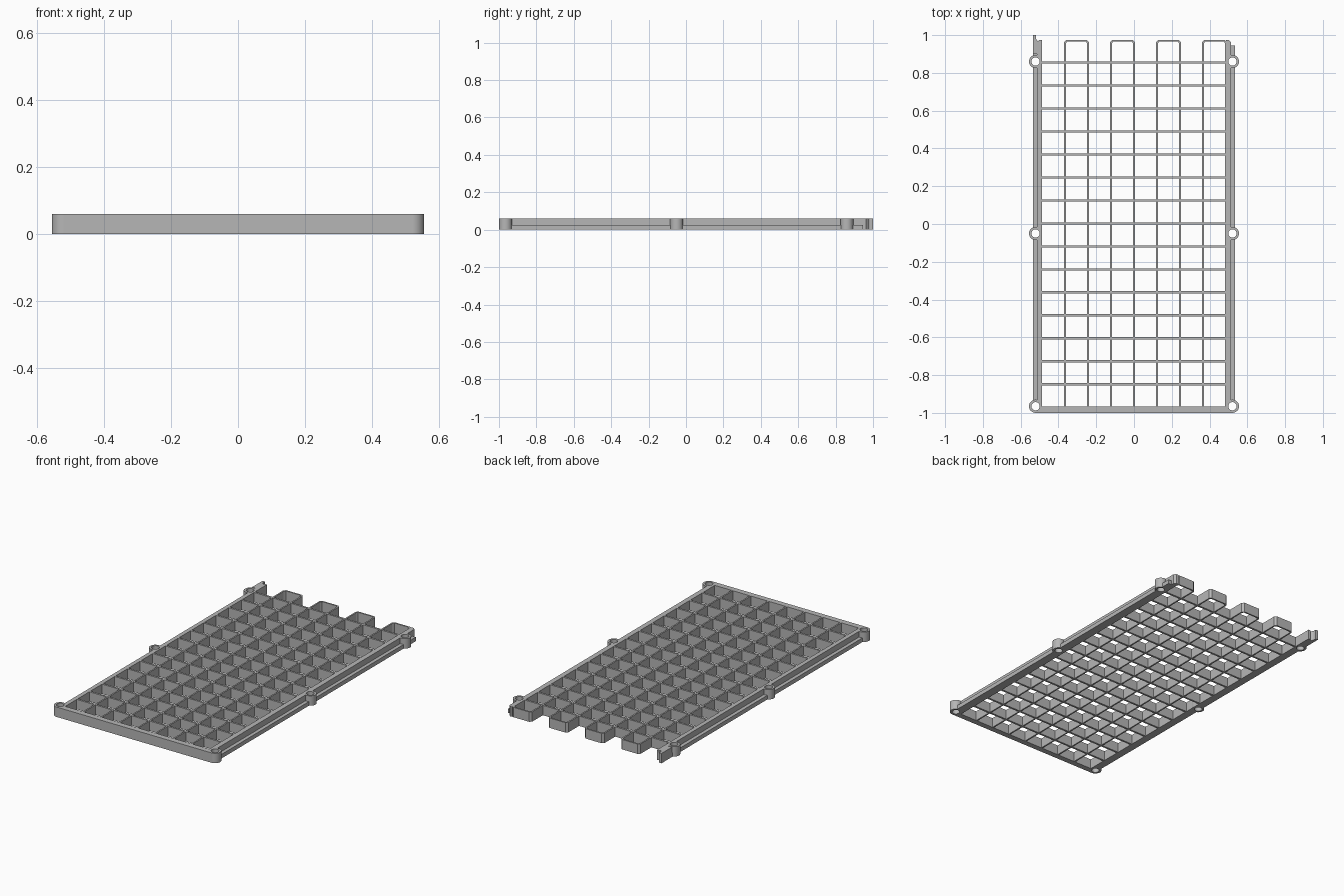
import bpy
import bmesh

if "Cube" in bpy.data.objects:
    bpy.data.objects.remove(bpy.data.objects["Cube"])

H = 0.06            # full height
LEDGE = 0.025       # height of the outer ledge
PITCH = 0.1217      # grid spacing
BACK = 0.975        # rear end of the fingers
BOSS_X, BOSS_R, HOLE_R = 0.521, 0.035, 0.022
BOSS_Y = (-0.965, -0.05, 0.86)

grey = bpy.data.materials.new("plain grey")
grey.use_nodes = True
colour = (0.47, 0.47, 0.47, 1)
grey.diffuse_color = colour
grey.node_tree.nodes["Principled BSDF"].inputs["Base Color"].default_value = colour


def finish(bm, name):
    bmesh.ops.recalc_face_normals(bm, faces=bm.faces)
    mesh = bpy.data.meshes.new(name)
    bm.to_mesh(mesh)
    bm.free()
    mesh.materials.append(grey)
    obj = bpy.data.objects.new(name, mesh)
    bpy.context.collection.objects.link(obj)
    return obj


def add_prism(bm, outline, z0=0.0, z1=H):
    """Extrude a flat outline between two heights."""
    face = bm.faces.new([bm.verts.new((x, y, z0)) for x, y in outline])
    up = bmesh.ops.extrude_face_region(bm, geom=[face])["geom"]
    verts = [v for v in up if isinstance(v, bmesh.types.BMVert)]
    bmesh.ops.translate(bm, verts=verts, vec=(0, 0, z1 - z0))


def add_box(bm, x0, x1, y0, y1, z0=0.0, z1=H):
    add_prism(bm, [(x0, y0), (x1, y0), (x1, y1), (x0, y1)], z0, z1)


def add_cylinder(bm, x, y, r, z0, z1):
    ring = bmesh.ops.create_cone(bm, cap_ends=True, segments=32, radius1=r,
                                 radius2=r, depth=z1 - z0)["verts"]
    bmesh.ops.translate(bm, verts=ring, vec=(x, y, (z0 + z1) / 2))


def box(name, *size):
    bm = bmesh.new()
    add_box(bm, *size)
    return finish(bm, name)


def prism(name, outline):
    bm = bmesh.new()
    add_prism(bm, outline)
    return finish(bm, name)


def cylinders(name, r, z0, z1):
    bm = bmesh.new()
    for x in (-BOSS_X, BOSS_X):
        for y in BOSS_Y:
            add_cylinder(bm, x, y, r, z0, z1)
    return finish(bm, name)


# Frame: front bar, stepped side rails and screw bosses
frame = [box("front_bar", -BOSS_X, BOSS_X, -1.0, -0.965),
         cylinders("screw_bosses", BOSS_R, 0, H)]
for side, s, ledge_end in (("left", 1, 0.945), ("right", -1, 0.93)):
    c = 0.012
    frame.append(prism(side + "_rail", [
        (s * 0.487, -0.97), (s * 0.513, -0.97), (s * 0.513, BACK - c),
        (s * (0.513 - c), BACK), (s * 0.487, BACK)]))
    lo, hi = sorted((s * 0.508, s * 0.535))
    frame.append(box(side + "_ledge", lo, hi, -0.965, ledge_end, 0, LEDGE))

# Screw holes
cutter = cylinders("hole_cutter", HOLE_R, -0.05, 0.15)
cutter.hide_render = True
for part in frame:
    mod = part.modifiers.new("holes", "BOOLEAN")
    mod.operation = "DIFFERENCE"
    mod.solver = "EXACT"
    mod.object = cutter
    bpy.context.view_layer.objects.active = part
    bpy.ops.object.modifier_apply(modifier=mod.name)
bpy.data.objects.remove(cutter)

# Hooked tab at the rear of the right rail
prism("right_rear_tab", [(-0.535, 0.9), (-0.508, 0.9), (-0.508, 0.965),
                         (-0.518, 0.98), (-0.518, 1.0), (-0.535, 1.0)])

# Cross walls of the grid
bm = bmesh.new()
for k in range(15):
    y = 0.855 - k * PITCH
    add_box(bm, -0.49, 0.49, y - 0.006, y + 0.006)
finish(bm, "cross_walls")

# Long walls, joined in pairs by rounded finger ends at the rear
bm = bmesh.new()
t, c = 0.0045, 0.012
for k in (-3, -1, 1, 3):
    x0, x1 = k * PITCH - t, (k + 1) * PITCH + t
    a, b = x0 + 2 * t, x1 - 2 * t
    top = BACK - 2 * t
    add_prism(bm, [
        (x0, -0.97), (a, -0.97), (a, top - c), (a + c / 2, top),
        (b - c / 2, top), (b, top - c), (b, -0.97), (x1, -0.97),
        (x1, BACK - c), (x1 - c, BACK), (x0 + c, BACK), (x0, BACK - c)])
finish(bm, "long_walls")

# Smooth the bosses while keeping edges sharp
bpy.ops.object.select_all(action="DESELECT")
for part in frame:
    part.select_set(True)
bpy.context.view_layer.objects.active = frame[0]
bpy.ops.object.shade_smooth_by_angle()
